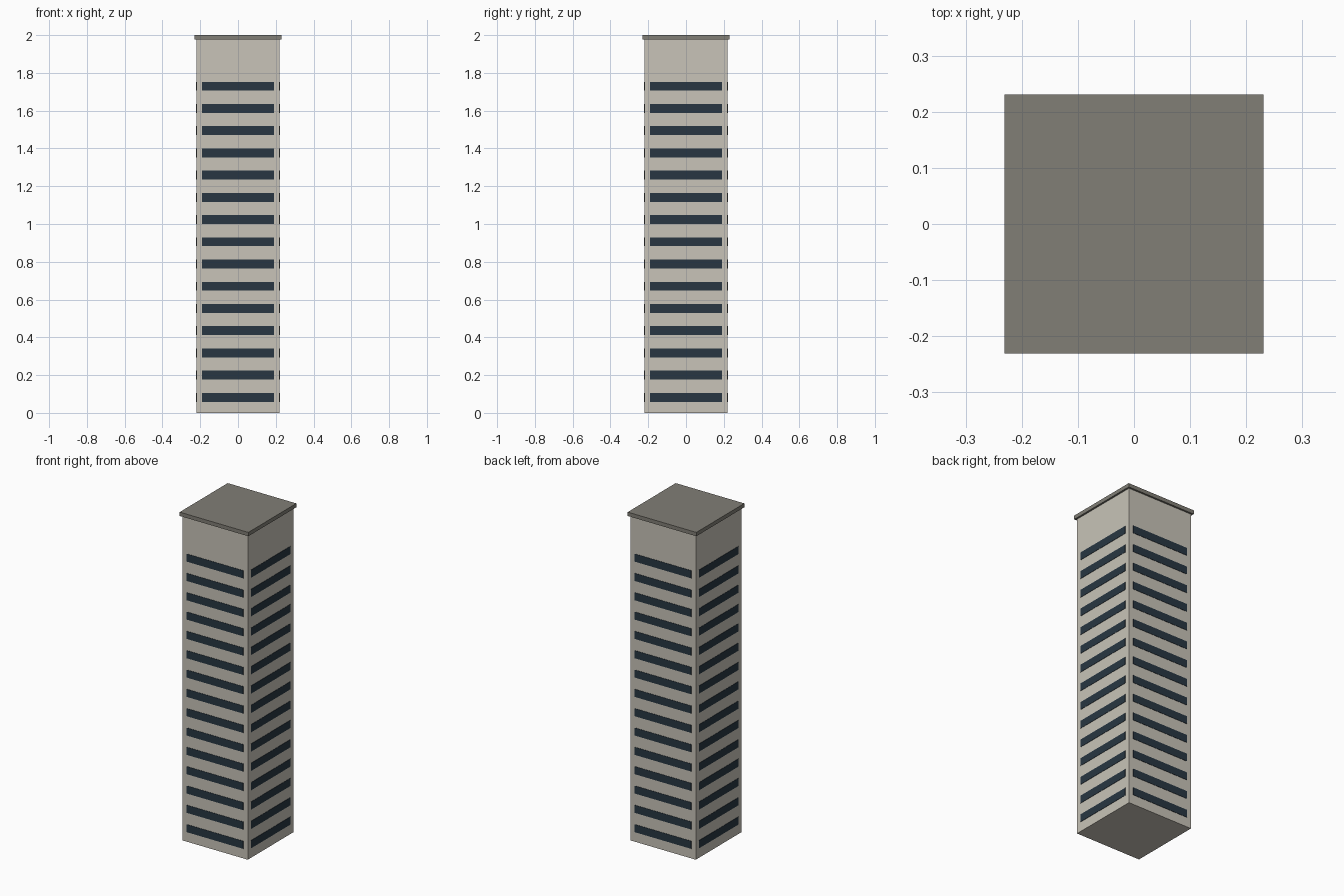
import bpy
from math import pi
from mathutils import Matrix

if "Cube" in bpy.data.objects:
    bpy.data.objects.remove(bpy.data.objects["Cube"])

UNIT = 2 / 17            # floor pitch
HALF = 0.22              # half width of the tower
CAP = 0.2 * UNIT         # roof slab thickness


def material(name, rgb):
    m = bpy.data.materials.new(name)
    m.diffuse_color = (*rgb, 1)
    m.use_nodes = True
    m.node_tree.nodes["Principled BSDF"].inputs["Base Color"].default_value = m.diffuse_color
    return m


def box(name, size, loc, mat, turn=0.0):
    bpy.ops.mesh.primitive_cube_add(size=1)
    ob = bpy.context.object
    ob.name = name
    ob.data.transform(Matrix.Rotation(turn, 4, 'Z') @ Matrix.Translation(loc)
                      @ Matrix.Diagonal((*size, 1)))
    ob.data.materials.append(mat)
    return ob


wall = material("wall", (0.58, 0.55, 0.48))
roof = material("roof", (0.22, 0.21, 0.18))
glass = material("glass", (0.021, 0.037, 0.054))

# Tower shaft and overhanging roof slab
top = 2 - CAP
box("tower_body", (2 * HALF, 2 * HALF, top), (0, 0, top / 2), wall)
box("roof_slab", (2.1 * HALF, 2.1 * HALF, CAP), (0, 0, 2 - CAP / 2), roof)

# Ribbon windows: 15 floors on each of the four sides
for side, label in enumerate(("front", "right", "back", "left")):
    for floor in range(15):
        z = (floor + 0.7) * UNIT
        box(f"{label}_window_{floor + 1}", (0.38, 0.004, 0.4 * UNIT),
            (0, -HALF, z), glass, side * pi / 2)
